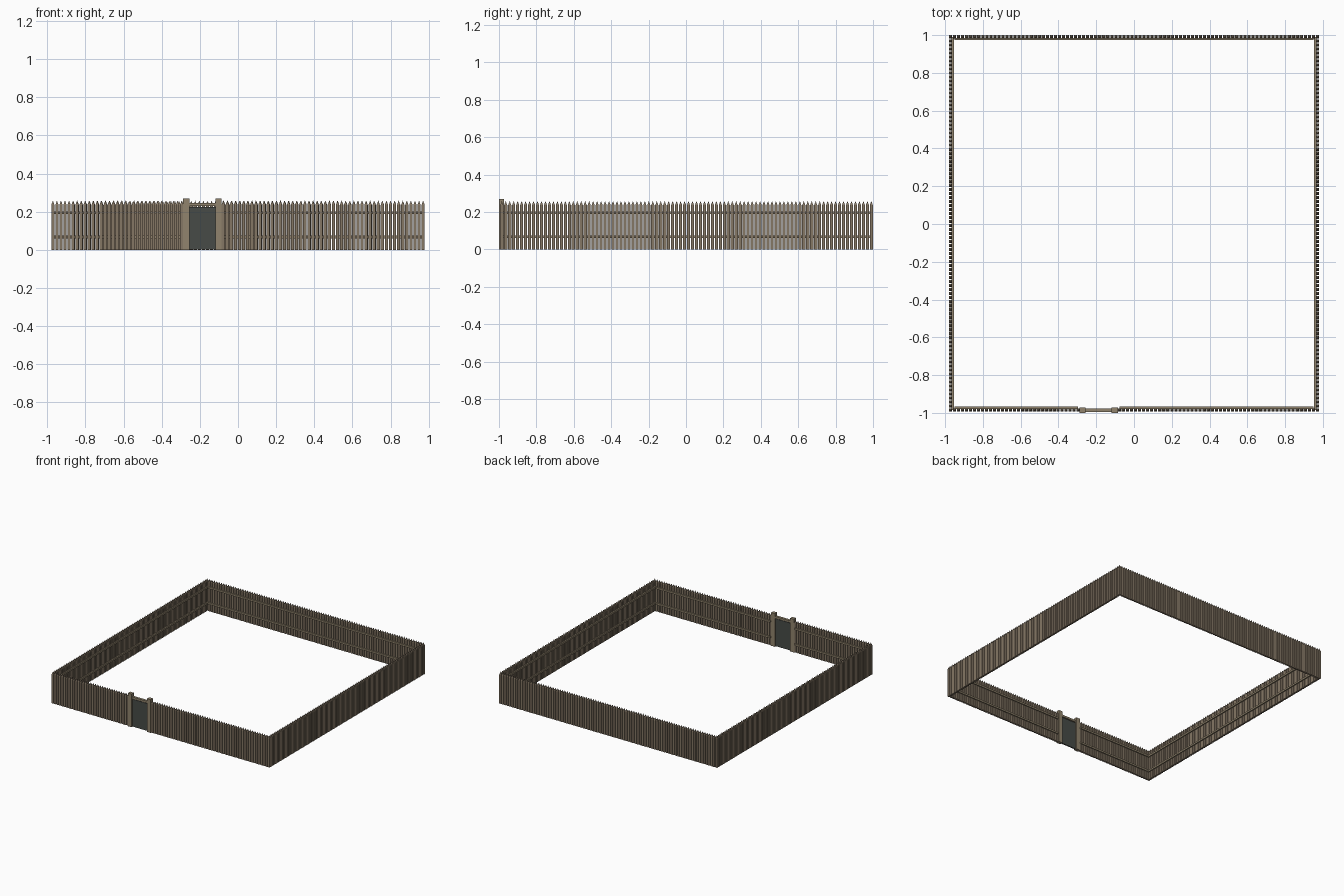
import bpy, bmesh
from mathutils import Matrix, Vector

if "Cube" in bpy.data.objects:
    bpy.data.objects.remove(bpy.data.objects["Cube"])


def material(name, rgb):
    m = bpy.data.materials.new(name)
    lin = [((c / 255 + 0.055) / 1.055) ** 2.4 for c in rgb]
    m.diffuse_color = (*lin, 1)
    m.use_nodes = True
    m.node_tree.nodes["Principled BSDF"].inputs["Base Color"].default_value = m.diffuse_color
    return m


STAKE = material("weathered brown", (133, 119, 101))
TIMBER = material("pale timber", (145, 132, 109))
DOOR = material("dark grey", (71, 75, 71))


def finish(bm, name, mat):
    bmesh.ops.recalc_face_normals(bm, faces=bm.faces)
    me = bpy.data.meshes.new(name)
    bm.to_mesh(me)
    bm.free()
    me.materials.append(mat)
    ob = bpy.data.objects.new(name, me)
    bpy.context.collection.objects.link(ob)
    return ob


def add_box(bm, lo, hi):
    lo, hi = Vector(lo), Vector(hi)
    m = Matrix.Translation((lo + hi) / 2) @ Matrix.Diagonal((*(hi - lo), 1))
    bmesh.ops.create_cube(bm, size=1, matrix=m)


def box(name, lo, hi, mat):
    bm = bmesh.new()
    add_box(bm, lo, hi)
    return finish(bm, name, mat)


HALF, SHOULDER, TIP, PITCH = 0.0083, 0.236, 0.258, 0.0213


def add_stake(bm, x, y):
    # Square post with a sharpened end
    rings = []
    for z in (0, SHOULDER):
        rings.append([bm.verts.new((x + HALF * i, y + HALF * j, z))
                      for i, j in ((-1, -1), (1, -1), (1, 1), (-1, 1))])
    tip = bm.verts.new((x, y, TIP))
    bm.faces.new(rings[0])
    for i in range(4):
        j = (i + 1) % 4
        bm.faces.new((rings[0][i], rings[0][j], rings[1][j], rings[1][i]))
        bm.faces.new((rings[1][i], rings[1][j], tip))


def fence(name, a, b, inward):
    # Row of stakes from a to b, with two rails on the inner side
    a, b, n = Vector(a), Vector(b), Vector(inward)
    count = round((b - a).length / PITCH)
    bm = bmesh.new()
    for i in range(count + 1):
        p = a.lerp(b, i / count)
        add_stake(bm, p.x, p.y)
    finish(bm, name + "_stakes", STAKE)
    bm = bmesh.new()
    for z in (0.067, 0.195):
        pts = [p + n * d for p in (a, b) for d in (0.006, 0.018)]
        xs, ys = [p.x for p in pts], [p.y for p in pts]
        add_box(bm, (min(xs), min(ys), z - 0.007), (max(xs), max(ys), z + 0.007))
    finish(bm, name + "_rails", TIMBER)


# Four fence sides, the front split by the gate
X, YF, YB = 0.971, -0.985, 0.991
fence("left_fence", (-X, YF), (-X, YB), (1, 0))
fence("right_fence", (X, YF), (X, YB), (-1, 0))
fence("back_fence", (-X + PITCH, YB), (X - PITCH, YB), (0, -1))
fence("front_left_fence", (-X + PITCH, YF), (-0.296, YF), (0, 1))
fence("front_right_fence", (-0.078, YF), (X - PITCH, YF), (0, 1))

# Gate posts, lintel and door
for side, x in (("left", -0.272), ("right", -0.102)):
    box(side + "_gate_post", (x - 0.0165, -1, 0), (x + 0.0165, -0.972, 0.27), TIMBER)
box("gate_lintel", (-0.26, -0.996, 0.23), (-0.113, -0.976, 0.246), TIMBER)
box("gate_door", (-0.258, -0.991, 0.003), (-0.115, -0.981, 0.225), DOOR)
